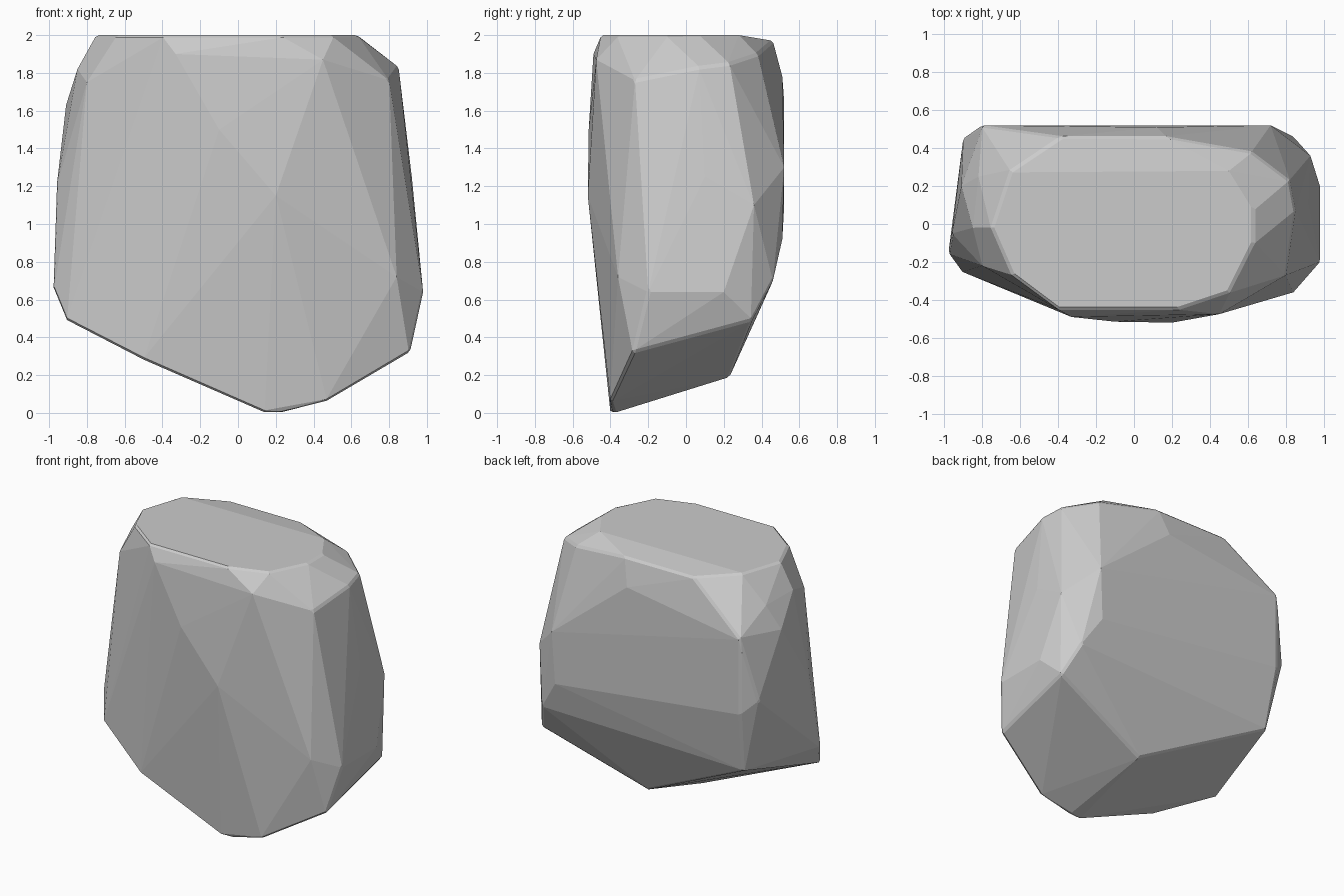
import bpy, bmesh

if "Cube" in bpy.data.objects:
    bpy.data.objects.remove(bpy.data.objects["Cube"])

# Faceted boulder: convex hull over its main corner points, grouped by region
flat_top = [(-.75, -.02), (-.65, .28), (.5, .28), (.63, .07), (.63, -.1),
            (.5, -.36), (.23, -.45), (-.4, -.45), (-.64, -.27)]
top_bevel = [(-.38, .46, 1.97), (.17, .46, 1.97), (.62, .38, 1.9), (.82, .23, 1.85),
             (.85, .07, 1.83), (-.85, -.02, 1.82), (-.82, .25, 1.8), (-.8, -.22, 1.75),
             (.8, -.27, 1.76), (.45, -.475, 1.87), (-.33, -.49, 1.9)]
front = [(.2, -.52, 1.15), (-.1, -.515, 1.5), (.84, -.36, .72)]
right = [(.98, -.2, .64), (.98, .2, .64), (.92, .1, 1.25), (.93, .36, 1.1)]
back = [(.12, .51, 1.78), (.72, .52, 1.3), (-.8, .52, 1.65), (-.8, .52, 1.1),
        (.7, .51, .92), (.84, .46, .7)]
left = [(-.98, -.15, .66), (-.96, -.05, 1.2), (-.91, .2, 1.63), (-.9, .45, 1.2)]
underside = [(.14, -.4, 0), (.23, -.38, 0), (.15, .23, .19), (.92, .35, .49),
             (.91, -.28, .32), (.47, -.4, .06), (-.5, -.41, .28), (-.91, -.25, .49),
             (-.77, .44, .65)]

bm = bmesh.new()
for p in [(x, y, 2) for x, y in flat_top] + top_bevel + front + right + back + left + underside:
    bm.verts.new(p)
hull = bmesh.ops.convex_hull(bm, input=bm.verts)
# Drop points that fell inside the hull and merge nearly flat triangles
loose = [v for v in bm.verts if not v.link_faces]
bmesh.ops.delete(bm, geom=loose, context='VERTS')
bmesh.ops.dissolve_limit(bm, angle_limit=.03, verts=bm.verts, edges=bm.edges)
# Slightly chip the edges
bmesh.ops.bevel(bm, geom=[e for e in bm.edges if e.is_manifold and e.calc_face_angle() > .6],
                offset=.02, segments=1, affect='EDGES', clamp_overlap=True)
bmesh.ops.recalc_face_normals(bm, faces=bm.faces)

mesh = bpy.data.meshes.new("boulder")
bm.to_mesh(mesh)
bm.free()
boulder = bpy.data.objects.new("boulder", mesh)
bpy.context.collection.objects.link(boulder)
